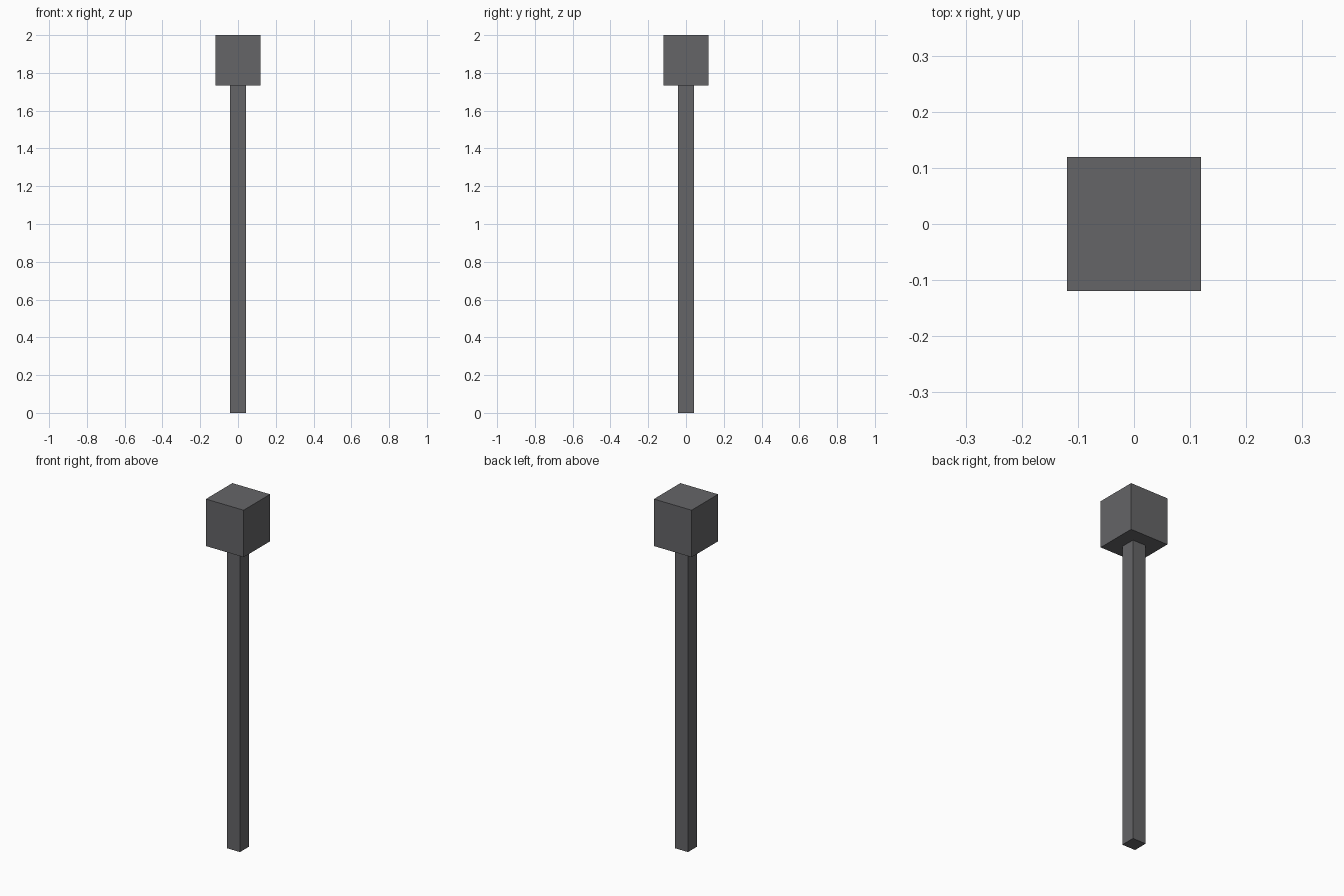
import bpy

if "Cube" in bpy.data.objects:
    bpy.data.objects.remove(bpy.data.objects["Cube"])

# Dark grey for both parts
dark = bpy.data.materials.new("dark_grey")
dark.diffuse_color = (0.13, 0.13, 0.137, 1)
dark.use_nodes = True
dark.node_tree.nodes["Principled BSDF"].inputs["Base Color"].default_value = dark.diffuse_color


def box(name, width, z0, z1):
    """Square-section block centred on the z axis, from z0 to z1."""
    bpy.ops.mesh.primitive_cube_add(size=1, location=(0, 0, (z0 + z1) / 2))
    ob = bpy.context.object
    ob.name = name
    ob.scale = (width, width, z1 - z0)
    bpy.ops.object.transform_apply(location=False, rotation=False, scale=True)
    ob.data.materials.append(dark)
    return ob


HEAD_BOTTOM = 1.732

# Long square handle
box("handle", 0.083, 0, HEAD_BOTTOM)

# Block head on top
box("head", 0.238, HEAD_BOTTOM, 2.0)
